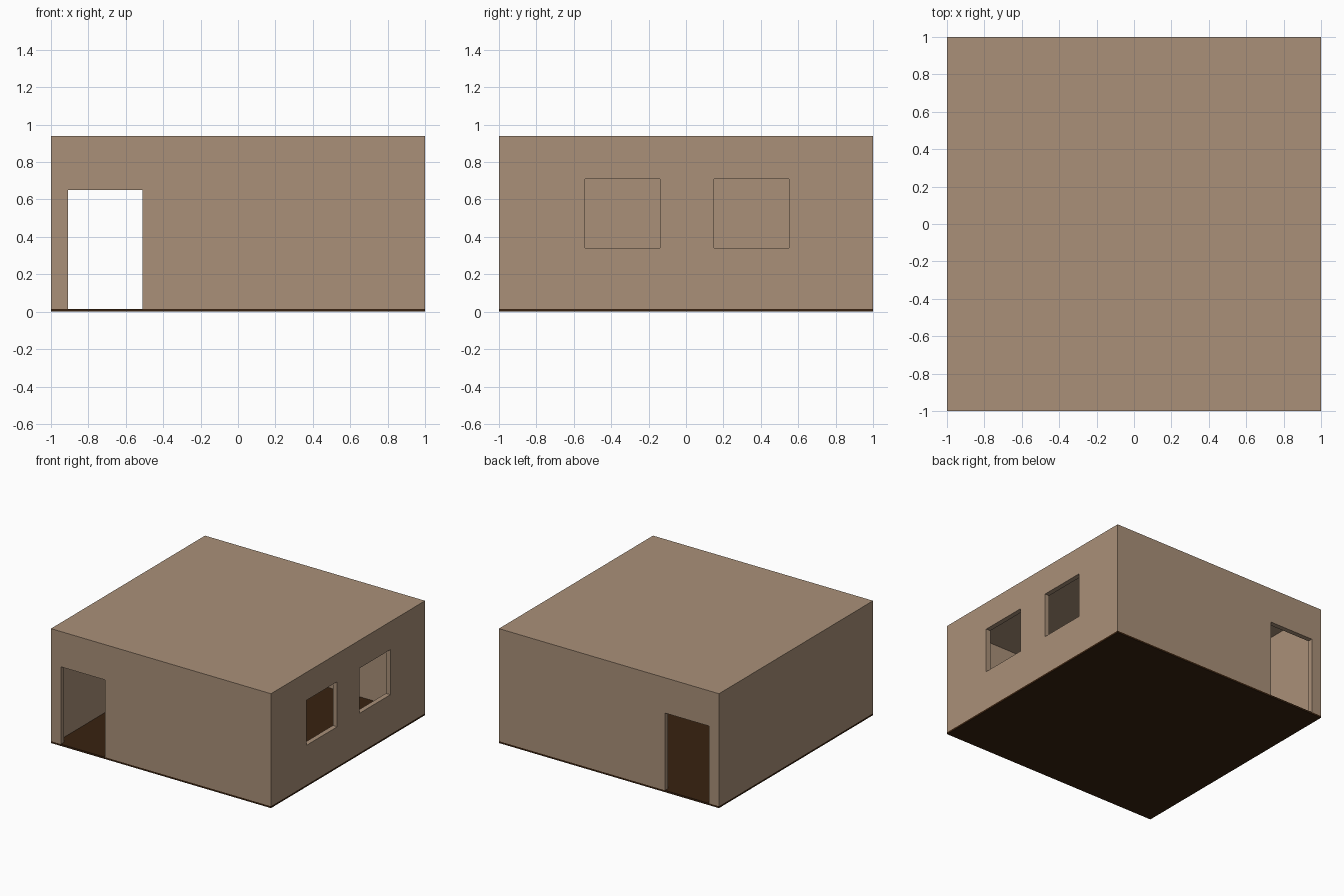
import bpy

if "Cube" in bpy.data.objects:
    bpy.data.objects.remove(bpy.data.objects["Cube"])

HEIGHT, FLOOR, WALL, ROOF = 0.94, 0.015, 0.04, 0.02


def material(name, color):
    mat = bpy.data.materials.new(name)
    mat.diffuse_color = (*color, 1)
    mat.use_nodes = True
    mat.node_tree.nodes["Principled BSDF"].inputs["Base Color"].default_value = mat.diffuse_color
    return mat


def box(name, lo, hi, mat=None):
    bpy.ops.mesh.primitive_cube_add(size=1, location=[(a + b) / 2 for a, b in zip(lo, hi)])
    obj = bpy.context.object
    obj.name = name
    obj.scale = [b - a for a, b in zip(lo, hi)]
    bpy.ops.object.transform_apply(location=True, rotation=False, scale=True)
    if mat:
        obj.data.materials.append(mat)
    return obj


def cut(target, name, lo, hi):
    cutter = box(name, lo, hi)
    cutter.hide_render = True
    mod = target.modifiers.new(name, 'BOOLEAN')
    mod.operation = 'DIFFERENCE'
    mod.solver = 'EXACT'
    mod.object = cutter
    bpy.context.view_layer.objects.active = target
    bpy.ops.object.modifier_apply(modifier=mod.name)
    bpy.data.objects.remove(cutter)


plaster = material("plaster", (0.40, 0.28, 0.19))
dark_wood = material("dark_wood", (0.04, 0.016, 0.005))

# Thin floor slab
box("floor", (-1, -1, 0), (1, 1, FLOOR), dark_wood)

# Walls and flat roof, hollowed from below
house = box("walls_and_roof", (-1, -1, FLOOR), (1, 1, HEIGHT), plaster)
inner = 1 - WALL
cut(house, "room_cutter", (-inner, -inner, -0.1), (inner, inner, HEIGHT - ROOF))

# Aligned front and back doorways
cut(house, "door_cutter", (-0.91, -1.1, -0.2), (-0.51, 1.1, 0.65))

# Two windows in the right wall
for y in (-0.54, 0.15):
    cut(house, "window_cutter", (0.8, y, 0.34), (1.1, y + 0.4, 0.71))
